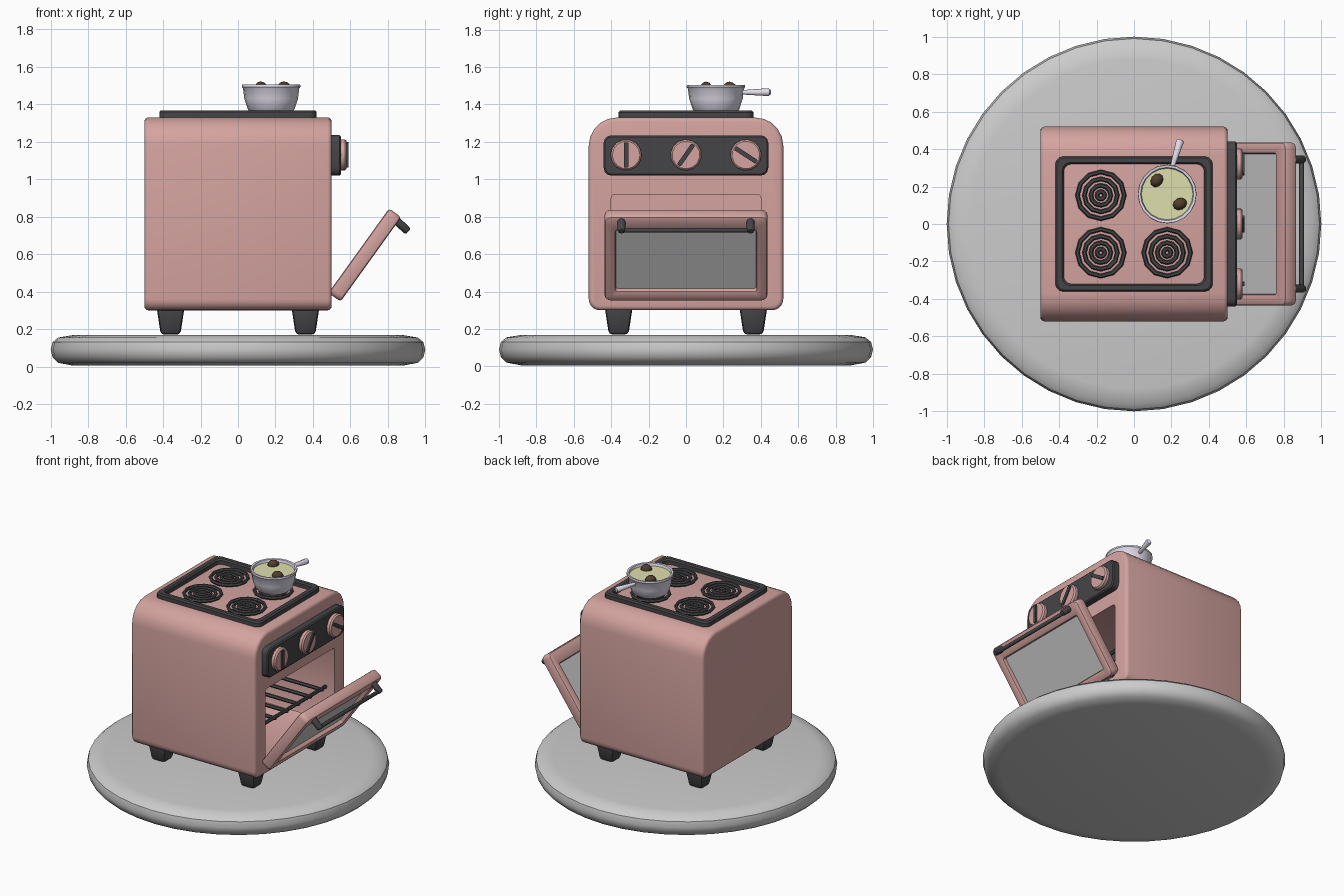
import bpy, bmesh, math
from mathutils import Matrix, Vector

if "Cube" in bpy.data.objects:
    bpy.data.objects.remove(bpy.data.objects["Cube"])

MATS = {}
COLORS = {"pink": (0.66, 0.37, 0.35), "dark": (0.06, 0.06, 0.065), "pot_white": (0.76, 0.73, 0.84),
          "soup": (0.74, 0.74, 0.42), "brown": (0.08, 0.05, 0.025)}


def finish(ob, color=None, bevel=0, segs=2, cutter=None, angle=35):
    """Colour, bevel, optional cut, then smooth by angle."""
    if color:
        if color not in MATS:
            MATS[color] = bpy.data.materials.new(color)
            MATS[color].diffuse_color = (*COLORS[color], 1)
        ob.data.materials.append(MATS[color])
    if bevel:
        m = ob.modifiers.new("bevel", 'BEVEL')
        m.width, m.segments, m.limit_method, m.angle_limit = bevel, segs, 'ANGLE', math.radians(40)
    if cutter:
        m = ob.modifiers.new("cut", 'BOOLEAN')
        m.object, m.operation, m.solver = cutter, 'DIFFERENCE', 'EXACT'
    bpy.ops.object.select_all(action='DESELECT')
    ob.select_set(True)
    bpy.context.view_layer.objects.active = ob
    bpy.ops.object.convert(target='MESH')
    bpy.ops.object.shade_smooth_by_angle(angle=math.radians(angle))
    return ob


def from_bm(name, bm, mat):
    bmesh.ops.transform(bm, matrix=mat, verts=bm.verts)
    bmesh.ops.recalc_face_normals(bm, faces=bm.faces)
    me = bpy.data.meshes.new(name)
    bm.to_mesh(me)
    bm.free()
    ob = bpy.data.objects.new(name, me)
    bpy.context.collection.objects.link(ob)
    return ob


def round_rect(x0, x1, y0, y1, r_low, r_high, n=5):
    pts = []
    for cx, cy, r, a in ((x1, y1, r_high, 0), (x0, y1, r_high, 90), (x0, y0, r_low, 180), (x1, y0, r_low, 270)):
        ox = cx - r if cx == x1 else cx + r
        oy = cy - r if cy == y1 else cy + r
        for i in range(n):
            t = math.radians(a + 90 * i / (n - 1))
            pts.append((ox + r * math.cos(t), oy + r * math.sin(t)))
    return pts


def prism(name, pts, z0, z1, mat, hole=None):
    """Extrude an outline; with a hole outline of equal length it becomes a frame."""
    bm = bmesh.new()
    loops = [[bm.verts.new((x, y, z)) for x, y in p] for p in ((pts, hole) if hole else (pts,)) for z in (z0, z1)]
    n = len(pts)
    pairs = [(0, 1), (1, 3), (3, 2), (2, 0)] if hole else [(0, 1)]
    for a, b in pairs:
        for i in range(n):
            j = (i + 1) % n
            bm.faces.new((loops[a][i], loops[a][j], loops[b][j], loops[b][i]))
    if not hole:
        bm.faces.new(loops[0])
        bm.faces.new(loops[1])
    return from_bm(name, bm, mat)


def lathe(name, prof, n, mat):
    bm = bmesh.new()
    rings = []
    for r, z in prof:
        k = n if r > 0 else 1
        rings.append([bm.verts.new((r * math.cos(2 * math.pi * i / n), r * math.sin(2 * math.pi * i / n), z))
                      for i in range(k)])
    for a, b in zip(rings, rings[1:]):
        for i in range(n):
            j = (i + 1) % n
            q = [a[i % len(a)], a[j % len(a)], b[j % len(b)], b[i % len(b)]]
            bm.faces.new(list(dict.fromkeys(q)))
    return from_bm(name, bm, mat)


def rod(name, p, q, r, color, n=8, r2=None):
    p, q = Vector(p), Vector(q)
    L = (q - p).length
    r2 = r2 or r
    mat = Matrix.Translation(p) @ (q - p).to_track_quat('Z', 'Y').to_matrix().to_4x4()
    ob = lathe(name, [(0, 0), (r, 0), (r2, L - r2 * .5), (r2 * .7, L), (0, L)], n, mat)
    return finish(ob, color, angle=50)


def frame_mat(origin, x, y):
    x, y = Vector(x), Vector(y)
    m = Matrix((x, y, x.cross(y))).transposed().to_4x4()
    m.translation = origin
    return m


SIDE = frame_mat((0, 0, 0), (0, 1, 0), (0, 0, 1))   # outline in y-z, depth along +x
T = Matrix.Translation

# round base
finish(lathe("base", [(0, 0.005), (0.88, 0.005), (0.96, 0.02), (0.99, 0.05), (1, 0.09), (0.99, 0.13),
                      (0.96, 0.155), (0.88, 0.168), (0, 0.168)], 40, Matrix()))

# oven body with hollow cavity
cutter = prism("cavity_cutter", round_rect(-.4, .4, .37, .92, .02, .02, 3), -.4, .7, SIDE)
cutter.hide_render = True
finish(prism("oven_body", round_rect(-.52, .52, .3, 1.33, .06, .15, 6), -.5, .5, SIDE),
       "pink", .022, 3, cutter)
bpy.data.objects.remove(cutter)

# oven rack
for i in range(6):
    y = -.34 + i * .136
    rod("rack_rod", (-.39, y, .62), (.45, y, .62), .013, "dark", 6)
for x in (-.36, .43):
    rod("rack_crossbar", (x, -.4, .62), (x, .4, .62), .013, "dark", 6)

# tapered feet
for x in (-.36, .36):
    for y in (-.36, .36):
        bm = bmesh.new()
        bmesh.ops.create_cube(bm, size=1)
        for v in bm.verts:
            s = .15 if v.co.z > 0 else .105
            v.co.x *= s
            v.co.y *= s
            v.co.z *= .15
        finish(from_bm("foot", bm, T((x, y, .245))), "dark", .02, 2)

# open door, window and handle
D = frame_mat((.515, 0, .37), (0, 1, 0), Vector((.584, 0, .812)).normalized())
finish(prism("door_frame", round_rect(-.435, .435, 0, .555, .03, .03, 4), -.04, .04, D,
             round_rect(-.375, .375, .065, .46, .012, .012, 4)), "pink", .016, 2)
finish(prism("door_window", round_rect(-.385, .385, .055, .47, .01, .01, 2), -.01, .01, D))
rod("door_handle_bar", D @ Vector((-.36, .512, .1)), D @ Vector((.36, .512, .1)), .013, "dark")
for y in (-.345, .345):
    rod("door_handle_post", D @ Vector((y, .525, .03)), D @ Vector((y, .515, .115)), .022, "dark")

# control panel and knobs
finish(prism("control_panel", round_rect(-.44, .44, 1.02, 1.235, .04, .04, 4), .49, .55, SIDE), "dark", .008, 1)
for y, a in ((-.32, 0), (0, -35), (.32, 57)):
    K = SIDE @ T((y, 1.13, .55)) @ Matrix.Rotation(math.radians(a), 4, 'Z')
    finish(lathe("knob", [(0, -.01), (.083, -.01), (.083, .02), (.074, .03), (0, .03)], 14, K), "pink")
    finish(prism("knob_grip", round_rect(-.012, .012, -.068, .068, .004, .004, 2), .02, .04, K), "dark")

# cooktop frame and coil burners
finish(prism("cooktop_frame", round_rect(-.42, .42, -.36, .36, .04, .04, 4), 1.315, 1.368, Matrix(),
             round_rect(-.375, .375, -.32, .32, .04, .04, 4)), "dark", .01, 1)
for x in (-.177, .177):
    for y in (-.153, .153):
        for r in (.125, .088, .053, .02):
            bpy.ops.mesh.primitive_torus_add(location=(x, y, 1.345), major_radius=r, minor_radius=.012,
                                             major_segments=12, minor_segments=6)
            ob = bpy.context.object
            ob.name = "burner_ring"
            finish(ob, "dark")

# pot with soup
P = T((.177, .16, 0))
finish(lathe("pot", [(0, 1.36), (.11, 1.36), (.124, 1.372), (.143, 1.43), (.15, 1.485), (.157, 1.493), (.155, 1.505),
                     (.142, 1.503), (.136, 1.48), (.11, 1.39), (0, 1.38)], 20, P), "pot_white", angle=50)
finish(lathe("soup", [(0, 1.45), (.136, 1.45), (.141, 1.485), (0, 1.485)], 20, P), "soup")
rod("pot_handle", (.2, .29, 1.465), (.248, .45, 1.466), .011, "pot_white", 8, .021)
for x, y in ((.122, .233), (.245, .107)):
    bm = bmesh.new()
    bmesh.ops.create_icosphere(bm, subdivisions=2, radius=.036)
    finish(from_bm("meatball", bm, T((x, y, 1.488)) @ Matrix.Rotation(y * 4, 4, 'Z') @ Matrix.Diagonal((1.08, .88, .95, 1))), "brown")

for m in bpy.data.materials:
    if m.users and not m.is_grease_pencil:
        m.use_nodes = True
        m.node_tree.nodes["Principled BSDF"].inputs["Base Color"].default_value = m.diffuse_color
